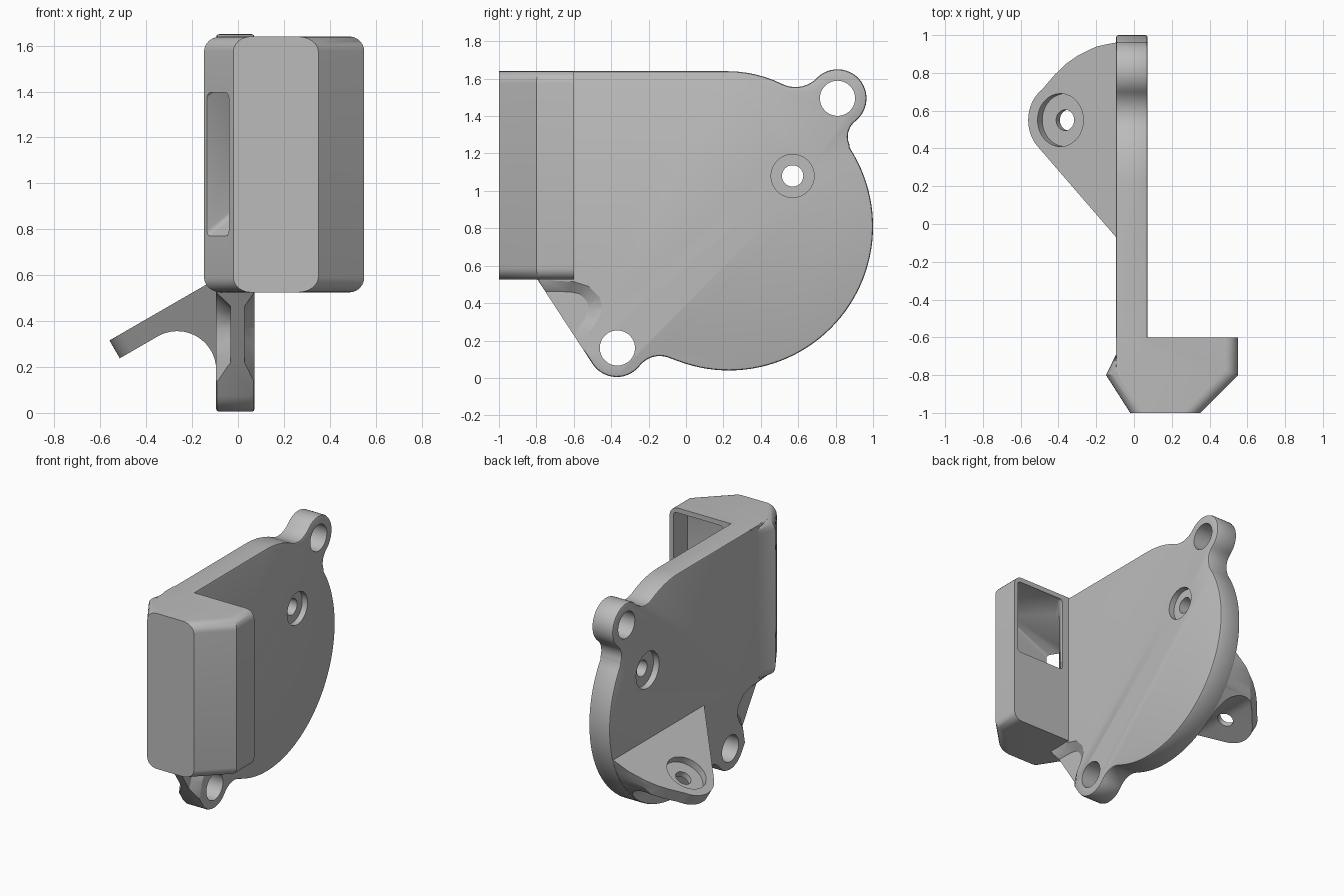
import bpy, bmesh
from math import sin, cos, radians
from mathutils import Vector

cube = bpy.data.objects.get("Cube")
if cube:
    bpy.data.objects.remove(cube, do_unlink=True)

grey = bpy.data.materials.new("plain_grey")
grey.use_nodes = True
COLOUR = (0.5, 0.5, 0.5, 1)
grey.diffuse_color = COLOUR
grey.node_tree.nodes["Principled BSDF"].inputs["Base Color"].default_value = COLOUR

# Frames: origin, first axis, second axis, extrusion axis
X, Y, Z, O = Vector((1, 0, 0)), Vector((0, 1, 0)), Vector((0, 0, 1)), Vector()
SIDE = (O, Y, Z, X)
PLAN = (O, X, Y, Z)
FRONT = (O, X, Z, Y)
S, C = sin(radians(30)), cos(radians(30))
TILT = (Vector((-0.095, 0, 0.584)), Vector((-C, 0, -S)), Y, Vector((-S, 0, C)))


def arc(cx, cy, r, a0, a1, step=5):
    n = max(2, round(abs(a1 - a0) / step))
    angles = [radians(a0 + (a1 - a0) * i / n) for i in range(n + 1)]
    return [(cx + r * cos(a), cy + r * sin(a)) for a in angles]


def circle(cx, cy, r):
    return arc(cx, cy, r, 0, 360)[:-1]


def loft(name, rings):
    """Closed solid through a list of rings of 3D points."""
    bm = bmesh.new()
    rows = [[bm.verts.new(p) for p in ring] for ring in rings]
    n = len(rows[0])
    for a, b in zip(rows, rows[1:]):
        for i in range(n):
            bm.faces.new((a[i], a[(i + 1) % n], b[(i + 1) % n], b[i]))
    bm.faces.new(rows[0])
    bm.faces.new(rows[-1])
    bmesh.ops.recalc_face_normals(bm, faces=bm.faces)
    mesh = bpy.data.meshes.new(name)
    bm.to_mesh(mesh)
    bm.free()
    mesh.materials.append(grey)
    ob = bpy.data.objects.new(name, mesh)
    bpy.context.collection.objects.link(ob)
    return ob


def prism(name, frame, pts, h0, h1, pts2=None):
    o, a, b, n = frame
    return loft(name, [[o + a * p + b * q + n * h for p, q in ring]
                       for ring, h in ((pts, h0), (pts2 or pts, h1))])


def bevel(ob, width, segments, rule):
    bm = bmesh.new()
    bm.from_mesh(ob.data)
    edges = [e for e in bm.edges if rule(e, (e.verts[0].co + e.verts[1].co) / 2)]
    bmesh.ops.bevel(bm, geom=edges, offset=width, segments=segments,
                    profile=0.5, affect='EDGES')
    bm.to_mesh(ob.data)
    bm.free()


def combine(ob, other, operation):
    mod = ob.modifiers.new("combine", 'BOOLEAN')
    mod.operation, mod.object, mod.solver = operation, other, 'EXACT'
    with bpy.context.temp_override(object=ob, active_object=ob):
        bpy.ops.object.modifier_apply(modifier=mod.name)
    bpy.data.objects.remove(other, do_unlink=True)


# Cover plate: round body with two screw lugs blended in
outline = [(-0.8, 1.64), (-0.8, 0.535)]
outline += arc(-0.37, 0.16, 0.155, 214, 322, 8)
outline += arc(-0.14, -0.02, 0.137, 142, 66, 8)[1:]
outline += arc(0.23, 0.81, 0.77, 246, 393, 3)[1:]
outline += arc(0.97, 1.29, 0.105, 213, 128, 11)[1:]
outline += arc(0.81, 1.495, 0.155, -52, 136, 8)[1:]
outline += arc(0.585, 1.714, 0.159, -44, -116, 8)[1:]
outline += arc(0.22, 0.973, 0.667, 64, 90, 4)[1:]
body = prism("housing_bracket", SIDE, outline, -0.095, 0.072)
bevel(body, 0.012, 2, lambda e, m: abs(e.verts[0].co.x - e.verts[1].co.x) < 1e-4
      and m.y > -0.79)

# Thinned web beside the lower lug, on both faces
wide = [(-1, 0.535), (-0.6, 0.515), (-0.52, 0.49), (-0.46, 0.43), (-0.445, 0.37),
        (-0.47, 0.31), (-0.51, 0.25), (-0.535, 0.12), (-1, 0.12)]
deep = [(-1, 0.47), (-0.62, 0.46), (-0.57, 0.45), (-0.53, 0.41), (-0.52, 0.37),
        (-0.54, 0.32), (-0.57, 0.28), (-0.6, 0.2), (-1, 0.2)]
for surface, floor in ((0.0725, 0.028), (-0.0955, -0.032)):
    combine(body, prism("web_cutter", SIDE, wide, surface, floor, deep), 'DIFFERENCE')

# Air duct block with chamfered front
plan = [(-0.02, -1), (0.35, -1), (0.55, -0.8), (0.55, -0.6),
        (-0.095, -0.6), (-0.095, -0.69), (-0.148, -0.8)]
block = prism("duct_block", PLAN, plan, 0.525, 1.64)
bevel(block, 0.065, 6, lambda e, m: abs(e.verts[0].co.z - e.verts[1].co.z) < 1e-4
      and (m.x > 0.4 or (m.x < -0.08 and m.y < -0.72)))
combine(body, block, 'UNION')

# Slanted tab: tilted outline, underside fillet, trimmed to the round body
tab_plan = [(-0.1, -0.17)] + arc(0.34, 0.55, 0.197, -46, 55)
tab_plan += [(0.375, 0.79), (0.31, 0.845), (0.237, 0.89), (0.12, 0.94),
             (0, 0.97), (-0.1, 1)]
tab = prism("slanted_tab", TILT, tab_plan, -0.6, 0.05)
section = [(-0.05, 0.61), (-0.7, 0.235), (-0.7, 0.131)]
section += arc(-0.265, 0.186, 0.17, 120, 0) + [(-0.05, 0.186)]
combine(tab, prism("tab_section", FRONT, section, -1, 1.5), 'INTERSECT')
combine(tab, prism("tab_trim", SIDE, arc(0.23, 0.81, 0.765, 0, 357, 3), -1, 1),
        'INTERSECT')
combine(body, tab, 'UNION')

# Screw holes and counterbores
holes = [(SIDE, 0.81, 1.495, 0.094, -0.3, 0.3), (SIDE, -0.367, 0.16, 0.094, -0.3, 0.3),
         (SIDE, 0.57, 1.08, 0.057, -0.3, 0.3), (SIDE, 0.57, 1.08, 0.115, 0.03, 0.3),
         (SIDE, 0.57, 1.08, 0.13, -0.3, -0.05),
         (TILT, 0.34, 0.55, 0.055, -0.3, 0.1), (TILT, 0.34, 0.55, 0.14, -0.05, 0.1)]
for frame, a, b, r, h0, h1 in holes:
    combine(body, prism("hole_cutter", frame, circle(a, b, r), h0, h1), 'DIFFERENCE')

# Duct passage: back opening turning to the slot on the slanted front corner
# Each station: inner x, y, outer x, y, bottom z, top z
stations = [(0.125, -0.5, 0.52, -0.5, 1.06, 1.605),
            (0.125, -0.62, 0.52, -0.76, 1.06, 1.605),
            (0.08, -0.69, 0.34, -0.94, 0.95, 1.55),
            (-0.135, -0.82, -0.04, -0.969, 0.77, 1.395),
            (-0.219, -0.874, -0.124, -1.023, 0.77, 1.395)]


def duct_ring(ix, iy, ox, oy, lo, hi):
    a, b = Vector((ix, iy, 0)), Vector((ox, oy, 0))
    width, r = (b - a).length, 0.025
    flat = (arc(r, lo + r, r, 180, 270, 30) + arc(width - r, lo + r, r, 270, 360, 30)
            + arc(width - r, hi - r, r, 0, 90, 30) + arc(r, hi - r, r, 90, 180, 30))
    along = (b - a).normalized()
    return [a + along * p + Z * q for p, q in flat]


combine(body, loft("duct_cutter", [duct_ring(*s) for s in stations]), 'DIFFERENCE')

# Smooth curved walls, keep crisp edges
bpy.ops.object.select_all(action='DESELECT')
body.select_set(True)
bpy.context.view_layer.objects.active = body
bpy.ops.object.shade_smooth_by_angle(angle=radians(30))
